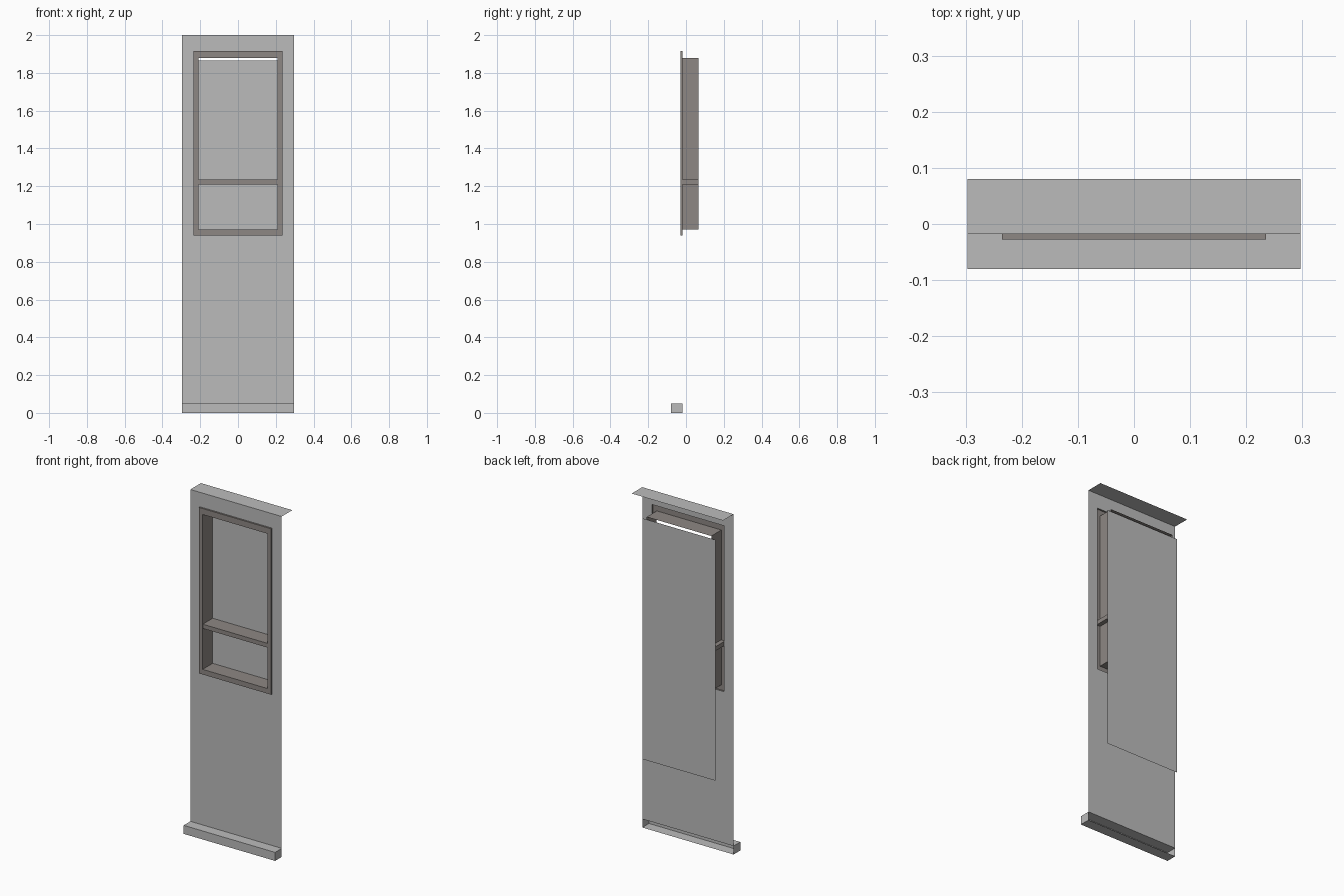
import bpy, bmesh

if "Cube" in bpy.data.objects:
    bpy.data.objects.remove(bpy.data.objects["Cube"])

def mat(name, c):
    m = bpy.data.materials.new(name)
    m.diffuse_color = (*c, 1)
    m.use_nodes = True
    m.node_tree.nodes["Principled BSDF"].inputs["Base Color"].default_value = m.diffuse_color
    return m

GREY = mat("light_grey", (0.5, 0.5, 0.5))
TRIM = mat("brown_grey_trim", (0.27, 0.245, 0.23))

def build(name, quads, material):
    """Make an open-surface object from a list of quads."""
    bm = bmesh.new()
    for q in quads:
        bm.faces.new([bm.verts.new(p) for p in q])
    bmesh.ops.remove_doubles(bm, verts=bm.verts, dist=1e-5)
    me = bpy.data.meshes.new(name)
    bm.to_mesh(me)
    bm.free()
    me.materials.append(material)
    ob = bpy.data.objects.new(name, me)
    bpy.context.collection.objects.link(ob)
    return ob

def plate(x, z0, z1, y, x0=None):
    """Upright quad facing the front."""
    a = -x if x0 is None else x0
    return [(a, y, z0), (x, y, z0), (x, y, z1), (a, y, z1)]

def ring(outer, inner, y):
    """Flat upright frame; outer and inner are (half width, z0, z1)."""
    (X, A, B), (x, a, b) = outer, inner
    return [plate(-x, A, B, y, -X), plate(X, A, B, y, x),
            plate(x, A, a, y), plate(x, b, B, y)]

def tube(x, z0, z1, y0, y1, inward=False):
    """Four sides of a rectangular tube running front to back."""
    c = [(-x, z0), (x, z0), (x, z1), (-x, z1)]
    out = []
    for i in range(4):
        (ax, az), (bx, bz) = c[i], c[(i + 1) % 4]
        q = [(ax, y0, az), (ax, y1, az), (bx, y1, bz), (bx, y0, bz)]
        out.append(q if inward else q[::-1])
    return out

W, WALL, FRONT, BACK = 0.297, -0.018, -0.028, 0.065
OUT, INN = (0.235, 0.94, 1.915), (0.21, 0.97, 1.88)

# wall sheet with window opening
build("wall", ring((W, 0.05, 2.0), OUT, WALL), GREY)

# top ledge, a flat sheet
build("top_ledge", [[(-W, WALL, 2), (W, WALL, 2), (W, 0.08, 2), (-W, 0.08, 2)]], GREY)

# skirting: box open at the back
build("skirting", tube(W, 0, 0.05, -0.08, WALL) + [plate(W, 0, 0.05, -0.08)], GREY)

# window trim: raised face and its outer rim
build("window_trim", ring(OUT, INN, FRONT) + tube(*OUT, FRONT, WALL), TRIM)

# deep window lining
build("window_lining", tube(*INN, FRONT, BACK, inward=True), TRIM)

# cross bar shelf, open at the back
build("cross_bar", tube(0.235, 1.21, 1.235, FRONT + 0.001, BACK)
      + [plate(0.235, 1.21, 1.235, FRONT + 0.001)], TRIM)

# sheet behind the window
build("back_sheet", [plate(0.238, 0.45, 1.865, BACK + 0.001)], GREY)
